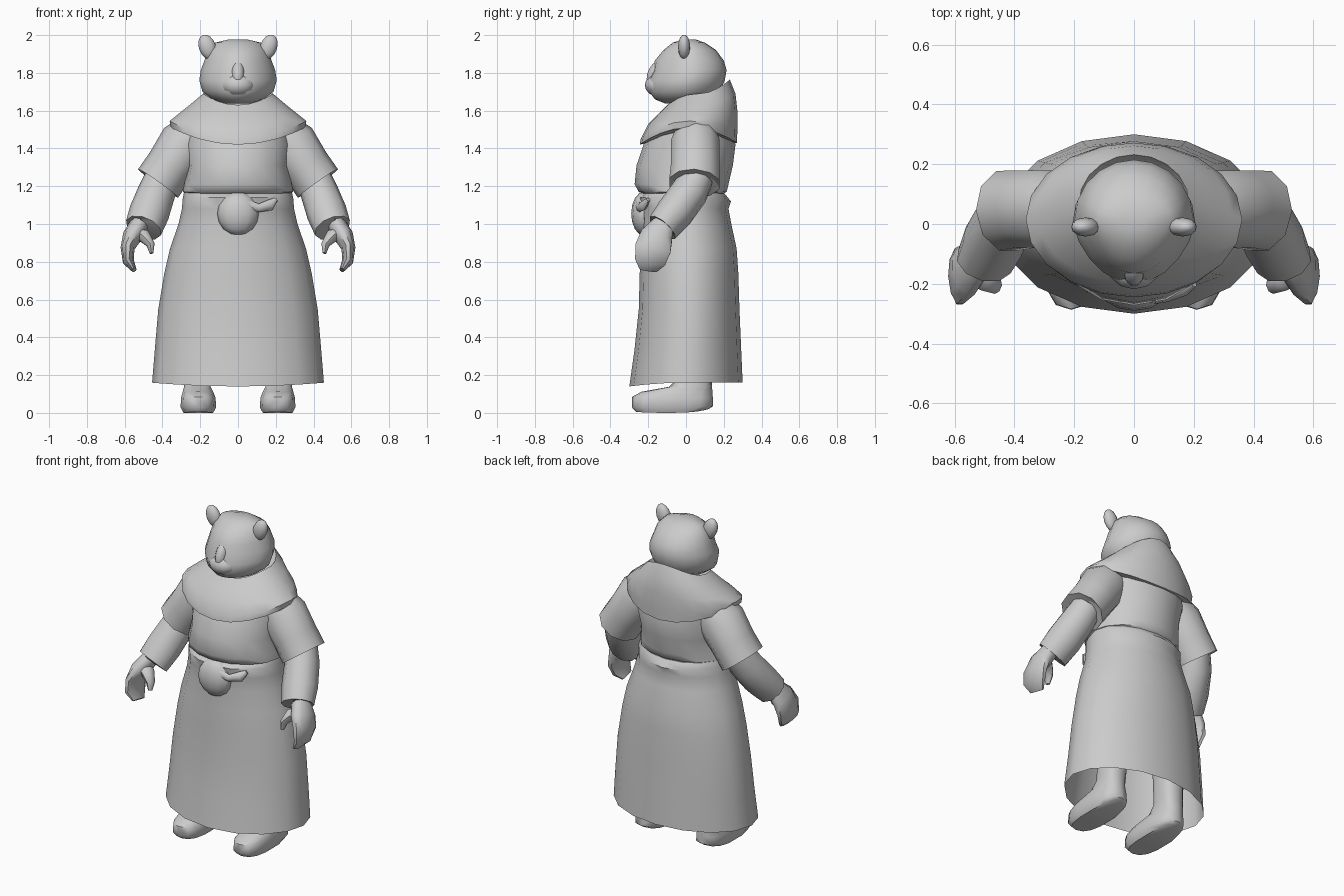
import bpy, bmesh, math
from mathutils import Vector, Matrix

cube = bpy.data.objects.get("Cube")
if cube:
    bpy.data.objects.remove(cube, do_unlink=True)

GREY = (0.6, 0.6, 0.6, 1.0)
mat = bpy.data.materials.new("plain grey")
mat.use_nodes = True
mat.diffuse_color = GREY
mat.node_tree.nodes["Principled BSDF"].inputs["Base Color"].default_value = GREY


def finish(name, bm, mirror=False, angle=50):
    bmesh.ops.recalc_face_normals(bm, faces=bm.faces)
    me = bpy.data.meshes.new(name)
    bm.to_mesh(me)
    bm.free()
    ob = bpy.data.objects.new(name, me)
    bpy.context.collection.objects.link(ob)
    me.materials.append(mat)
    if mirror:
        ob.modifiers.new("Mirror", 'MIRROR').use_mirror_merge = False
    bpy.ops.object.select_all(action='DESELECT')
    ob.select_set(True)
    bpy.context.view_layer.objects.active = ob
    bpy.ops.object.shade_smooth_by_angle(angle=math.radians(angle))
    return ob


def loft(name, loops, caps=(True, True), **kw):
    """Skin a stack of closed point loops."""
    bm = bmesh.new()
    rings = [[bm.verts.new(p) for p in loop] for loop in loops]
    n = len(rings[0])
    for a, b in zip(rings, rings[1:]):
        for i in range(n):
            j = (i + 1) % n
            bm.faces.new((a[i], a[j], b[j], b[i]))
    if caps[0]:
        bm.faces.new(rings[0])
    if caps[1]:
        bm.faces.new(rings[-1])
    return finish(name, bm, **kw)


def oval(w, yf, yb, zf, zs=None, zb=None, cx=0, n=16, power=1.0, taper=0.0):
    """Level loop with its own front/back depth and front/side/back height."""
    zs = zf if zs is None else zs
    zb = zf if zb is None else zb
    mid, pts = (yf + yb) / 2, []
    for i in range(n):
        a = 2 * math.pi * i / n
        s, c = math.sin(a), math.cos(a)
        sx = math.copysign(abs(s) ** power, s)
        cy = math.copysign(abs(c) ** power, c)
        end = zf if c > 0 else zb
        pts.append((cx + w * sx * (1 - taper * max(c, 0)),
                    mid - cy * (yb - yf) / 2, zs + (end - zs) * c * c))
    return pts


def tube(name, path, n=10, **kw):
    """Tube through (x, y, z, radius across, radius front to back)."""
    cs = [Vector(p[:3]) for p in path]
    loops = []
    for i, p in enumerate(path):
        d = (cs[min(i + 1, len(cs) - 1)] - cs[max(i - 1, 0)]).normalized()
        u = d.cross(Vector((0, 1, 0))).normalized()
        v = u.cross(d)
        loops.append([cs[i] + u * p[3] * math.cos(2 * math.pi * k / n)
                      + v * p[4] * math.sin(2 * math.pi * k / n) for k in range(n)])
    return loft(name, loops, **kw)


def ball(name, loc, size, tilt=0, pitch=0, **kw):
    bm = bmesh.new()
    m = (Matrix.Translation(loc) @ Matrix.Rotation(tilt, 4, 'Y')
         @ Matrix.Rotation(pitch, 4, 'X') @ Matrix.Diagonal((*size, 1)))
    bmesh.ops.create_uvsphere(bm, u_segments=12, v_segments=8, radius=1, matrix=m)
    return finish(name, bm, **kw)


# Head: egg-shaped stack, narrower towards the face
loft("head", [oval(w, f, b, z, n=20, taper=0.18) for w, f, b, z in (
    (.07, -.11, .05, 1.638), (.135, -.165, .12, 1.66), (.188, -.195, .18, 1.70),
    (.205, -.20, .205, 1.76), (.197, -.172, .215, 1.815), (.178, -.165, .20, 1.865),
    (.16, -.12, .16, 1.92), (.12, -.07, .10, 1.96), (.05, -.02, .05, 1.977))])
ball("snout", (0, -.14, 1.735), (.09, .078, .062))
ball("nose_bridge", (0, -.155, 1.80), (.035, .045, .075), pitch=-.5)
ball("ears", (.162, -.01, 1.937), (.045, .032, .068), tilt=.35, mirror=True)

# Shoulder cape with raised back collar
loft("cape", [oval(*r, n=20) for r in (
    (.15, -.06, .19, 1.60, 1.64, 1.70), (.185, -.10, .232, 1.63, 1.69, 1.765),
    (.25, -.15, .262, 1.58, 1.635, 1.69), (.325, -.20, .272, 1.53, 1.575, 1.60),
    (.362, -.24, .272, 1.45, 1.545, 1.50), (.355, -.245, .27, 1.42, 1.51, 1.43),
    (.28, -.20, .24, 1.43, 1.50, 1.43))])

# Tunic body
loft("tunic", [oval(*r) for r in (
    (.26, -.15, .23, 1.55), (.285, -.225, .262, 1.42), (.265, -.262, .248, 1.31),
    (.285, -.272, .225, 1.21), (.292, -.25, .215, 1.17), (.25, -.20, .18, 1.15))])

# Long skirt, open at the hem
loft("skirt", [oval(*r) for r in (
    (.285, -.215, .205, 1.17, 1.17, 1.16), (.292, -.255, .238, 1.14, 1.14, 1.12),
    (.297, -.24, .225, 1.08), (.315, -.235, .24, 1.0), (.36, -.24, .268, .87),
    (.39, -.245, .277, .74), (.422, -.25, .283, .55), (.44, -.272, .292, .34),
    (.455, -.30, .30, .14, .16, .16))], caps=(True, False))

# Waist drape and its loose tie
ball("waist_drape", (0, -.225, 1.055), (.11, .065, .115))
tube("tie_end", [(.05, -.25, 1.10, .03, .02), (.11, -.245, 1.085, .022, .016),
                 (.17, -.222, 1.10, .03, .018), (.20, -.20, 1.13, .012, .012)], n=8)

# Sleeves, forearms and mitten hands
tube("sleeves", [(.22, .05, 1.48, .12, .11), (.28, .05, 1.42, .142, .135),
                 (.36, .05, 1.305, .13, .135), (.423, .045, 1.215, .13, .14),
                 (.41, .045, 1.235, .095, .10)], mirror=True)
tube("forearms", [(.40, .06, 1.25, .09, .09), (.43, .02, 1.17, .10, .10),
                  (.47, -.06, 1.06, .107, .10), (.50, -.125, .98, .10, .088),
                  (.50, -.12, .99, .06, .06)], mirror=True)
tube("hands", [(.52, -.12, 1.0, .05, .06), (.56, -.155, .935, .052, .09),
               (.585, -.175, .87, .037, .10), (.58, -.19, .80, .03, .085),
               (.55, -.20, .757, .014, .05)], mirror=True)
tube("thumbs", [(.55, -.15, .95, .035, .045), (.495, -.185, .935, .036, .042),
                (.462, -.205, .89, .022, .03), (.458, -.215, .845, .01, .015)],
     n=8, mirror=True)

# Legs running down into rounded feet
loft("legs_and_feet", [oval(w, f, b, zf, zs, zb, cx=cx, n=14, power=.75)
     for cx, w, f, b, zf, zs, zb in (
    (.21, .08, -.265, .12, .005, .0, .02), (.21, .096, -.287, .142, .03, .03, .035),
    (.21, .093, -.285, .142, .085, .08, .08), (.212, .083, -.235, .14, .112, .11, .11),
    (.215, .072, -.09, .138, .138, .138, .138), (.212, .07, -.035, .135, .19, .19, .19),
    (.205, .075, -.03, .145, .35, .35, .35), (.19, .09, -.04, .16, .6, .6, .6))],
     mirror=True)
